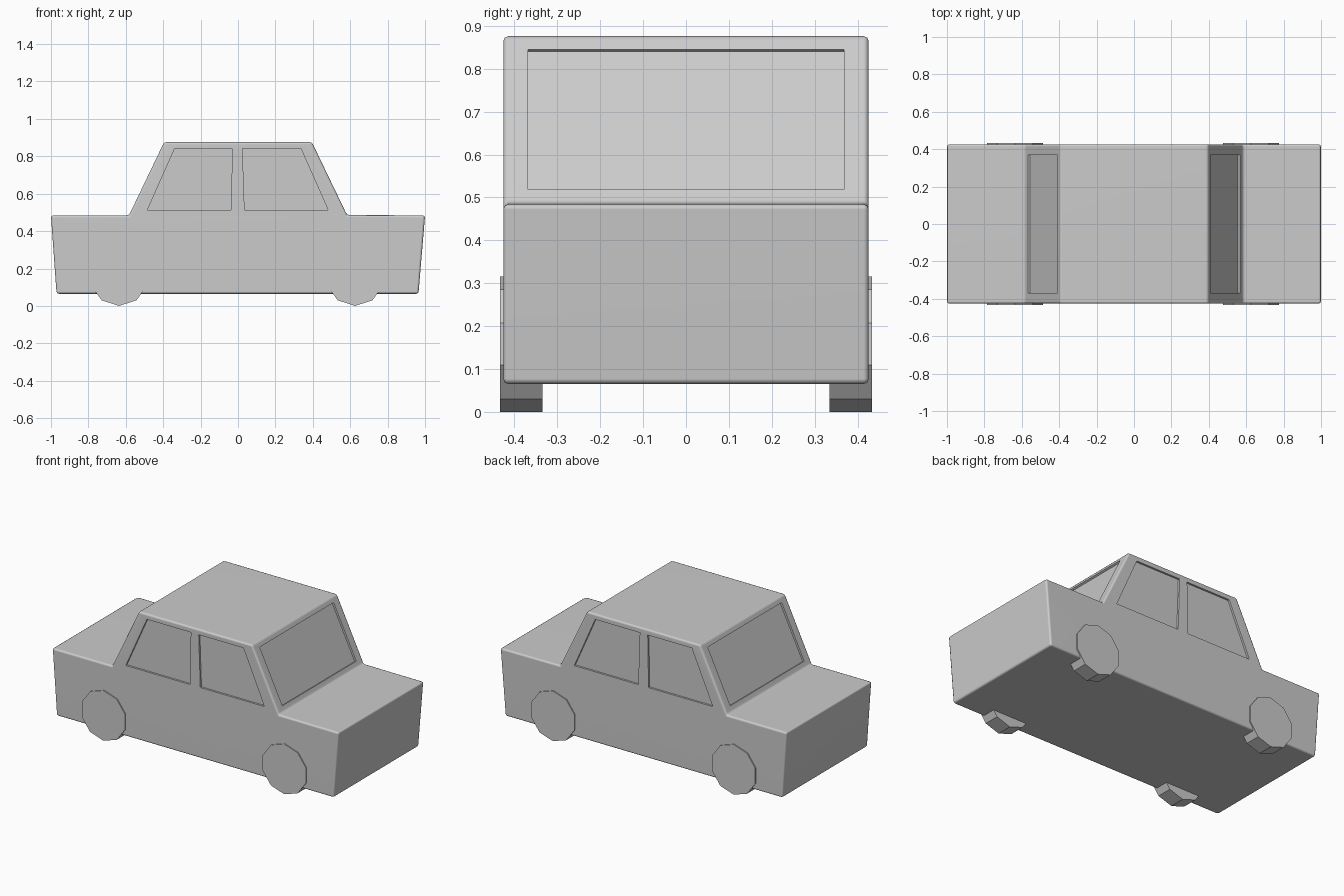
import bpy, bmesh, math
from mathutils import Vector, Matrix

if "Cube" in bpy.data.objects:
    bpy.data.objects.remove(bpy.data.objects["Cube"])


def add_object(name, bm):
    bmesh.ops.recalc_face_normals(bm, faces=bm.faces)
    mesh = bpy.data.meshes.new(name)
    bm.to_mesh(mesh)
    bm.free()
    obj = bpy.data.objects.new(name, mesh)
    bpy.context.collection.objects.link(obj)
    return obj


def prism(points, offset):
    """Extrude a planar polygon by an offset vector."""
    bm = bmesh.new()
    face = bm.faces.new([bm.verts.new(p) for p in points])
    new = bmesh.ops.extrude_face_region(bm, geom=[face])["geom"]
    verts = [v for v in new if isinstance(v, bmesh.types.BMVert)]
    bmesh.ops.translate(bm, verts=verts, vec=offset)
    return bm


# Body: side profile extruded across the width, with softened edges
HALF_WIDTH = 0.426
profile = [(-0.97, 0.065), (0.965, 0.065), (1.0, 0.484), (0.583, 0.486),
           (0.395, 0.876), (-0.395, 0.876), (-0.583, 0.484), (-1.0, 0.484)]
bm = prism([(x, -HALF_WIDTH, z) for x, z in profile], Vector((0, 2 * HALF_WIDTH, 0)))
bmesh.ops.recalc_face_normals(bm, faces=bm.faces)
bmesh.ops.bevel(bm, geom=bm.edges[:], offset=0.012, segments=2, profile=0.5, affect='EDGES')
body = add_object("car_body", bm)


# Shallow window recesses
DEPTH = 0.012


def cut_window(name, points, normal):
    normal = Vector(normal).normalized()
    start = [Vector(p) - normal * DEPTH for p in points]
    cutter = add_object(name, prism(start, normal * (DEPTH + 0.05)))
    cutter.hide_render = True
    cutter.hide_viewport = False
    mod = body.modifiers.new(name, 'BOOLEAN')
    mod.operation = 'DIFFERENCE'
    mod.solver = 'EXACT'
    mod.object = cutter
    return cutter


cutters = []
side_windows = {
    "rear": [(-0.485, 0.512), (-0.037, 0.512), (-0.031, 0.842), (-0.338, 0.842)],
    "front": [(0.035, 0.512), (0.482, 0.512), (0.336, 0.842), (0.024, 0.842)],
}
for side in (-1, 1):
    for key, quad in side_windows.items():
        cutters.append(cut_window(f"{key}_door_window_cutter",
                                  [(x, side * HALF_WIDTH, z) for x, z in quad],
                                  (0, side, 0)))
    # Windscreen and rear screen lie on the sloping ends of the cabin
    slope = 0.188 / 0.390
    screen = [(0.583 - (z - 0.486) * slope, z) for z in (0.518, 0.845)]
    (xa, za), (xb, zb) = screen
    w = 0.368
    cutters.append(cut_window("screen_cutter",
                              [(side * xa, -w, za), (side * xa, w, za),
                               (side * xb, w, zb), (side * xb, -w, zb)],
                              (side, 0, slope)))

# Bake the recesses, then remove the cutters
deps = bpy.context.evaluated_depsgraph_get()
baked = bpy.data.meshes.new_from_object(body.evaluated_get(deps))
body.modifiers.clear()
body.data = baked
for cutter in cutters:
    bpy.data.objects.remove(cutter)

bpy.ops.object.select_all(action='DESELECT')
body.select_set(True)
bpy.context.view_layer.objects.active = body
bpy.ops.object.shade_smooth_by_angle(angle=math.radians(50))
body.modifiers.new("even_shading", 'WEIGHTED_NORMAL').keep_sharp = True

# Wheels: ten-sided discs with a point at the bottom
RADIUS = 0.158
for end, x in (("rear", -0.636), ("front", 0.626)):
    for side, y in (("right", -0.384), ("left", 0.384)):
        ring = [(x + RADIUS * math.sin(i * math.tau / 10), y - 0.049,
                 RADIUS - RADIUS * math.cos(i * math.tau / 10)) for i in range(10)]
        add_object(f"{end}_{side}_wheel", prism(ring, Vector((0, 0.098, 0))))
